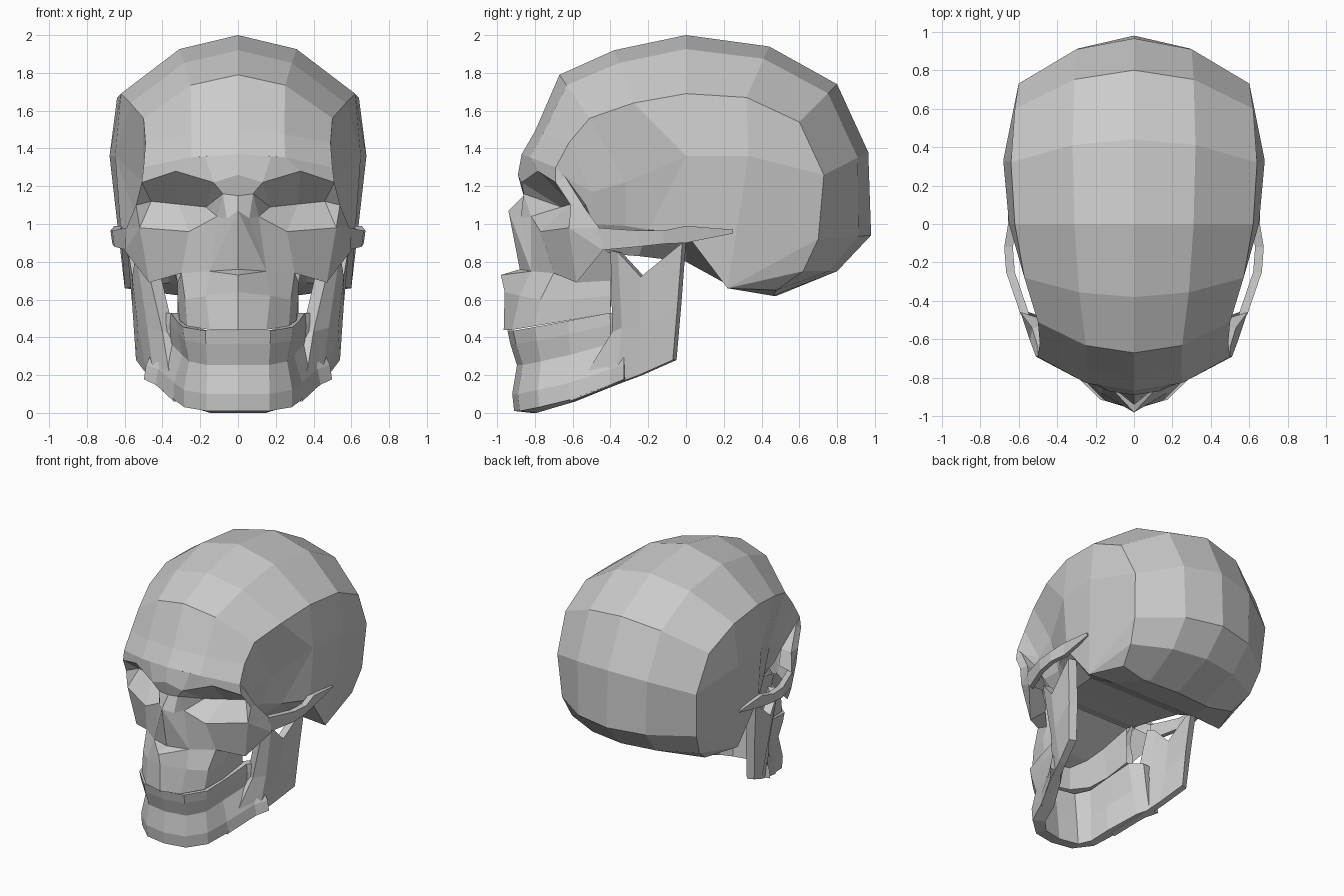
import bpy, bmesh

if "Cube" in bpy.data.objects:
    bpy.data.objects.remove(bpy.data.objects["Cube"])


def lerp(a, b, t):
    return tuple(p + (q - p) * t for p, q in zip(a, b))


class Part:
    """Half of a part, made of lofted rows, mirrored across x = 0."""

    def __init__(self):
        self.bm, self.verts = bmesh.new(), {}

    def face(self, *pts):
        vs = []
        for p in pts:
            k = tuple(round(c, 3) for c in p)
            if k not in self.verts:
                self.verts[k] = self.bm.verts.new(k)
            if self.verts[k] not in vs:
                vs.append(self.verts[k])
        if len(vs) > 2 and not self.bm.faces.get(vs):
            self.bm.faces.new(vs)

    def loft(self, *rows, closed=False):
        for r, s in zip(rows, rows[1:]):
            n = len(r)
            for i in range(n if closed else n - 1):
                j = (i + 1) % n
                self.face(r[i], r[j], s[j], s[i])

    def finish(self, name):
        bmesh.ops.recalc_face_normals(self.bm, faces=self.bm.faces[:])
        me = bpy.data.meshes.new(name)
        self.bm.to_mesh(me)
        self.bm.free()
        ob = bpy.data.objects.new(name, me)
        bpy.context.collection.objects.link(ob)
        m = ob.modifiers.new("mirror", 'MIRROR')
        m.use_clip = True
        m.merge_threshold = 0.002


# Cranium: midline profile (y, z) and temporal line (x, y, z)
mid = [(0, y, z) for y, z in [
    (-.87, 1.37), (-.80, 1.49), (-.67, 1.79), (-.38, 1.92), (0, 2), (.44, 1.94),
    (.8, 1.74), (.965, 1.38), (.98, .94), (.8, .75), (.48, .62)]]
temporal = [
    (.5, -.69, 1.30), (.49, -.62, 1.43), (.5, -.51, 1.56), (.57, -.28, 1.64),
    (.62, 0, 1.69), (.64, .32, 1.67), (.62, .6, 1.54), (.6, .73, 1.26),
    (.58, .7, .92), (.55, .62, .75), (.5, .48, .65)]
between = [(c[0] * .5,) + lerp(a, c, .24)[1:] for a, c in zip(mid, temporal)]
temple = [(.49, -.64, 1.25), (.46, -.5, 1.17), (.5, -.32, 1.22),
          (.65, 0, 1.36), (.65, 0, 1.36), (.68, .33, 1.36)]
low = [(.45, -.53, 1.1), (.42, -.49, 1.0), (.43, -.32, .99),
       (.52, -.2, .97), (.62, 0, .95), (.6, .22, .66)]
base = [(.32, -.5, .86), (.32, -.45, .86), (.33, -.38, .84), (.35, -.25, .83),
        (.4, 0, .8), (.36, .2, .69), (.3, .46, .62)]
p = Part()
p.loft(mid, between, temporal)
p.loft(temporal[:6], temple, low)
p.face(temporal[5], temporal[6], temporal[7], temple[5])
p.face(temple[5], temporal[7], temporal[8], low[5])
p.face(low[5], temporal[8], temporal[9])
p.face(low[5], temporal[9], temporal[10])
p.loft(low + [temporal[10]], base, [(0, b[1], b[2]) for b in base[:-1]] + [mid[10]])
p.face(base[6], between[10], temporal[10])
p.face(base[6], mid[10], between[10])
p.finish("cranium")

# Eye socket rim, socket and brow
rim = [(.08, -.86, 1.16), (.13, -.87, 1.22), (.33, -.785, 1.28), (.51, -.69, 1.22),
       (.54, -.61, 1.1), (.52, -.62, .98), (.26, -.77, .96), (.11, -.82, 1.04)]
i1, i2 = (.17, -.66, 1.09), (.46, -.56, 1.12)
glabella, nasion = (0, -.89, 1.26), (0, -.86, 1.15)
pillar = [(.5, -.64, 1.25), (.53, -.54, 1.09)]
p = Part()
p.loft(rim, [i1, i1, lerp(i1, i2, .5), i2, i2, i2, lerp(i1, i2, .5), i1], closed=True)
p.loft([mid[0], lerp(mid[0], between[0], .7), between[0], temporal[0]],
       [glabella] + rim[1:4])
p.loft([glabella, rim[1]], [nasion, rim[0]])
p.face(temporal[0], rim[3], pillar[0])
p.finish("brow_and_eye_sockets")

# Nose bones and opening
tip, side, corner = (0, -.94, 1.07), (.06, -.875, 1.03), (.15, -.82, .75)
spine, floor = (0, -.98, .73), (0, -.88, .76)
p = Part()
p.loft([nasion, rim[0], rim[0]], [tip, side, rim[7]])
p.face(tip, side, corner)
p.face(tip, corner, floor)
p.face(floor, corner, spine)
p.finish("nose")

# Cheekbone with the outer pillar of the socket
cheek_in, cheek_low = (.3, -.7, .74), (.47, -.58, .69)
arch_low, arch_top = (.6, -.44, .86), (.59, -.46, .98)
p = Part()
p.loft([side, rim[7], rim[6], rim[5], rim[5]],
       [corner, corner, cheek_in, cheek_low, arch_low])
p.face(rim[5], arch_low, arch_top)
p.loft(rim[3:6], pillar + [arch_top])
p.loft([temporal[0]] + pillar + [arch_top],
       [temple[0], temple[0], low[0], (.45, -.5, .98)])
p.loft([arch_low, cheek_low, cheek_in],
       [(.43, -.5, .92), (.34, -.55, .8), (.32, -.58, .69)])
p.finish("cheekbone")

# Cheek arch: box sections (x, y, low z, high z)
p = Part()
rings = [[(x, y, a), (x + .01, y, b), (x - .035, y, b), (x - .035, y, a)]
         for x, y, a, b in [(.58, -.47, .86, .98), (.655, -.25, .88, .965),
                            (.665, -.12, .895, .965), (.645, .0, .9, .99),
                            (.64, .25, .95, .97)]]
p.loft(*rings, closed=True)
p.face(*rings[-1])
p.finish("cheek_arch")

# Upper jaw, with the palate rising to the back
top = [spine, corner, cheek_in, (.32, -.58, .69), (.3, -.4, .7)]
p = Part()
p.loft(top,
       [(0, -.96, .64), (.17, -.88, .62), (.28, -.77, .6), (.32, -.62, .6), (.32, -.4, .62)],
       [(0, -.965, .44), (.15, -.92, .44), (.27, -.8, .46), (.31, -.62, .49), (.32, -.4, .53)],
       [(0, -.88, .46), (.12, -.85, .46), (.22, -.75, .47), (.26, -.6, .5), (.27, -.4, .54)],
       [(0, -.82, .6), (.08, -.8, .6), (.15, -.7, .64), (.2, -.58, .7), (.25, -.38, .8)],
       [(0, -.82, .6), (0, -.8, .6), (0, -.7, .64), (0, -.58, .7), (0, -.38, .8)])
p.loft(top[3:], [(.4, -.52, .9), (.3, -.36, .88)])
p.finish("upper_jaw")

# Lower jaw body: one profile swept round the arch, flaring out at the back
profile = [(-.015, .43), (0, .36), (.035, .25), (.01, .1), (.02, .01),
           (.11, 0), (.09, .2), (.06, .43)]
path = [(0, -.93, 0, 1, 0, .435, 0), (.17, -.9, -.2, 1, 0, .435, 0),
        (.28, -.79, -.8, .6, .02, .455, .02), (.31, -.62, -1, .3, .06, .487, .05),
        (.34, -.4, -1, .1, .14, .53, .12), (.42, -.33, -1, .1, .17, .53, .1)]
p = Part()
rings = [[(x + nx * o + f * (1 - z / .43), y + ny * o, zb + (zt - zb) * z / .43)
          for o, z in profile] for x, y, nx, ny, zb, zt, f in path]
p.loft(*rings, closed=True)
p.face(*rings[-1])
p.finish("lower_jaw_body")

# Lower jaw branch, with the notch between its two peaks
rows = [[(.5, -.4, .86), (.54, -.36, .85), (.56, -.24, .72), (.59, -.02, .9)],
        [(.4, -.39, .43), (.48, -.34, .45), (.53, -.24, .45), (.56, -.045, .57)],
        [(.34, -.62, .06), (.44, -.37, .155), (.48, -.25, .2), (.54, -.07, .28)]]
p = Part()
rings = [r + [(x - w, y + .02, z) for x, y, z in reversed(r)]
         for r, w in zip(rows, (.06, .06, .05))]
p.loft(*rings, closed=True)
for r in (rings[0], rings[-1]):
    p.loft(r[:4], r[:3:-1])
p.finish("lower_jaw_branch")
